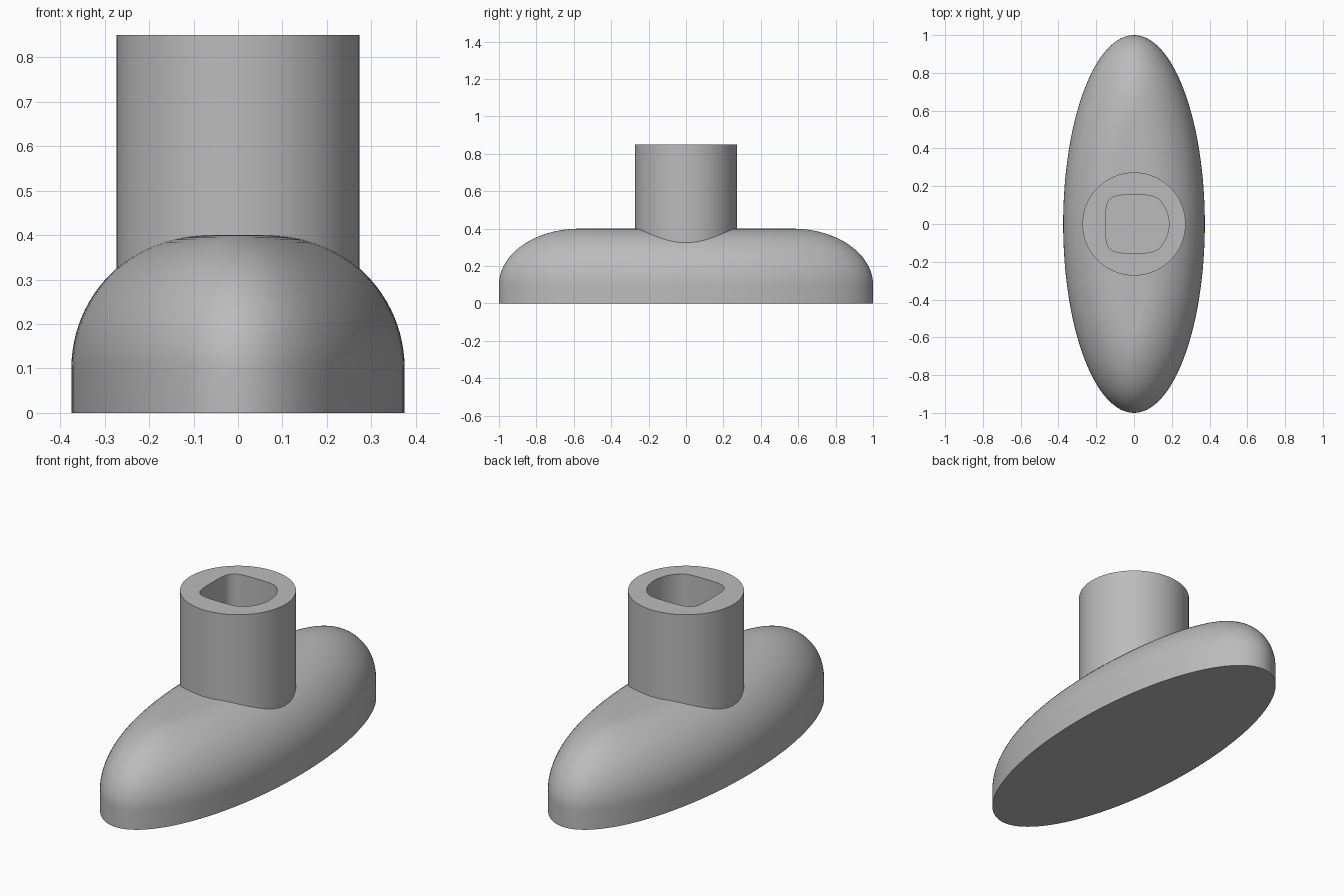
import bpy, bmesh
from math import sin, cos, pi, radians

SIDES = 128
ANGLES = [2 * pi * i / SIDES for i in range(SIDES)]

cube = bpy.data.objects.get("Cube")
if cube:
    bpy.data.objects.remove(cube, do_unlink=True)

grey = bpy.data.materials.new("mid grey")
grey.use_nodes = True
colour = (0.5, 0.5, 0.5, 1)
grey.diffuse_color = colour
grey.node_tree.nodes["Principled BSDF"].inputs["Base Color"].default_value = colour


def ellipse(rx, ry, z):
    return [(rx * cos(a), ry * sin(a), z) for a in ANGLES]


def d_shape(z):
    """Circle with flats on the left, front and back, with softened corners."""
    ring = []
    for a in ANGLES:
        limits = (1 / 0.185, abs(sin(a)) / 0.155, max(0, -cos(a)) / 0.15)
        r = sum(k ** 14 for k in limits) ** (-1 / 14)
        ring.append((r * cos(a), r * sin(a), z))
    return ring


def loft(name, rings):
    """Closed solid skinned through rings, capped at both ends."""
    bm = bmesh.new()
    loops = [[bm.verts.new(p) for p in ring] for ring in rings]
    for low, high in zip(loops, loops[1:]):
        for i in range(SIDES):
            j = (i + 1) % SIDES
            bm.faces.new((low[i], low[j], high[j], high[i]))
    bm.faces.new(loops[0][::-1])
    bm.faces.new(loops[-1])
    mesh = bpy.data.meshes.new(name)
    bm.to_mesh(mesh)
    bm.free()
    mesh.materials.append(grey)
    obj = bpy.data.objects.new(name, mesh)
    bpy.context.collection.objects.link(obj)
    bpy.ops.object.select_all(action="DESELECT")
    obj.select_set(True)
    bpy.context.view_layer.objects.active = obj
    bpy.ops.object.shade_smooth_by_angle(angle=radians(30))
    return obj


# Oval foot: straight rim, then a broad rounded shoulder
STEPS = 24
foot = [ellipse(0.375, 1, 0)]
for s in range(STEPS + 1):
    t = pi / 2 * s / STEPS
    foot.append(ellipse(0.075 + 0.3 * cos(t), 0.57 + 0.43 * cos(t), 0.1 + 0.3 * sin(t)))
loft("oval_foot", foot)

# Round post with a D-shaped socket sunk into its top
R, TOP, FLOOR = 0.273, 0.85, 0.41
loft("socket_post", [ellipse(R, R, 0.2), ellipse(R, R, TOP), d_shape(TOP), d_shape(FLOOR)])
